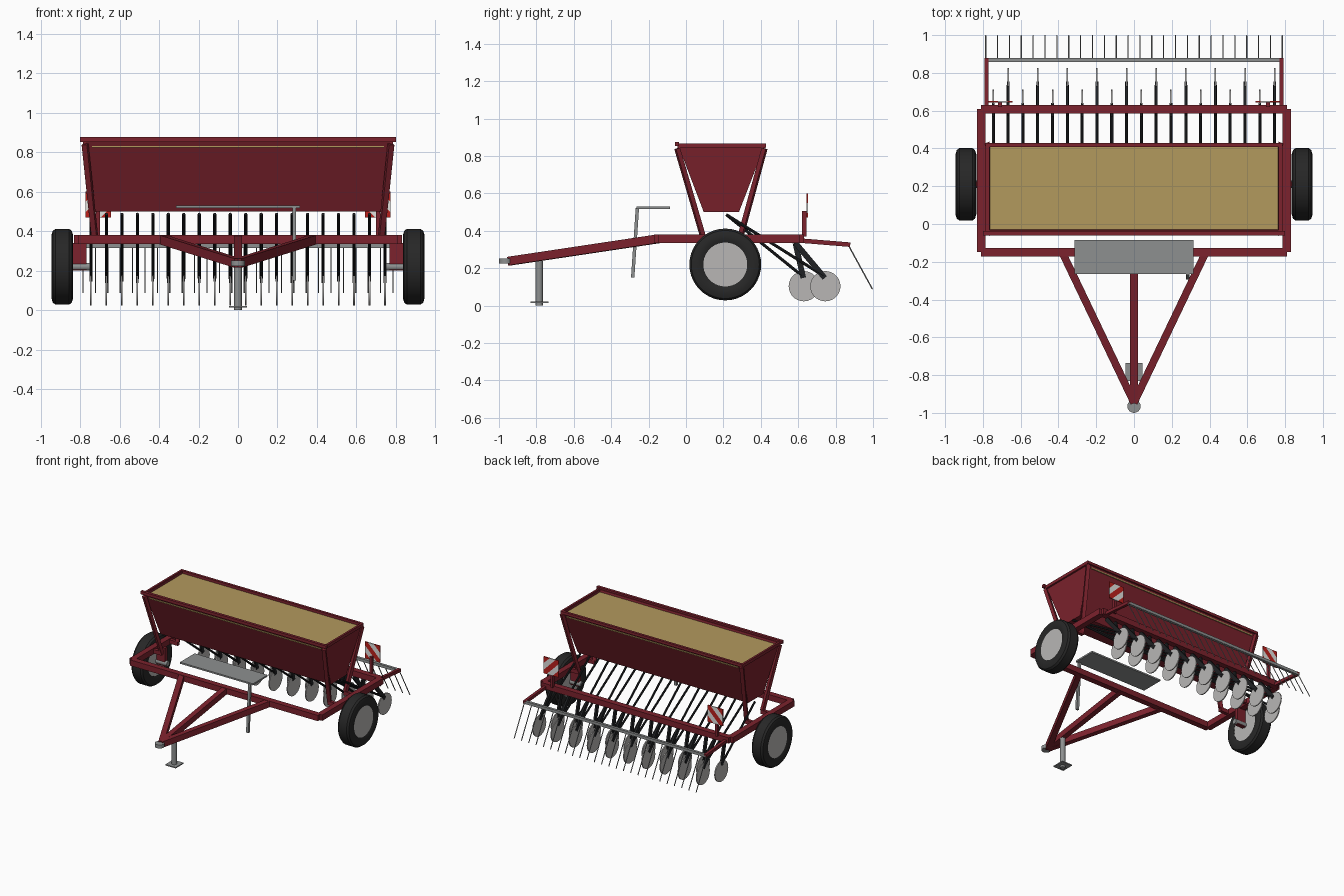
import bpy, bmesh, math
from mathutils import Vector, Matrix

cube = bpy.data.objects.get("Cube")
if cube:
    bpy.data.objects.remove(cube, do_unlink=True)


def material(name, r, g, b):
    m = bpy.data.materials.new(name)
    m.use_nodes = True
    m.diffuse_color = (r, g, b, 1)
    m.node_tree.nodes["Principled BSDF"].inputs["Base Color"].default_value = (r, g, b, 1)
    return m


RED = material("dark red paint", 0.2, 0.016, 0.026)
TAN = material("grain tan", 0.45, 0.32, 0.11)
GREY = material("galvanised grey", 0.27, 0.28, 0.28)
PALE = material("pale steel", 0.48, 0.47, 0.46)
RUBBER = material("tyre black", 0.02, 0.02, 0.02)
DARK = material("dark iron", 0.014, 0.015, 0.017)
SIGNAL = material("signal red", 0.5, 0.015, 0.012)
WHITE = material("sign white", 0.75, 0.75, 0.73)


def finish(name, bm, *mats, smooth=False):
    bmesh.ops.recalc_face_normals(bm, faces=bm.faces)
    mesh = bpy.data.meshes.new(name)
    bm.to_mesh(mesh)
    bm.free()
    for m in mats:
        mesh.materials.append(m)
    ob = bpy.data.objects.new(name, mesh)
    bpy.context.collection.objects.link(ob)
    if smooth:
        bpy.ops.object.select_all(action='DESELECT')
        ob.select_set(True)
        bpy.context.view_layer.objects.active = ob
        bpy.ops.object.shade_smooth_by_angle(angle=math.radians(35))
    return ob


def bar(name, p, q, w, h, mat):
    """Rectangular bar from p to q, w wide and h deep."""
    p, q = Vector(p), Vector(q)
    d = q - p
    bm = bmesh.new()
    mx = (Matrix.Translation((p + q) / 2) @ d.to_track_quat('Y', 'Z').to_matrix().to_4x4()
          @ Matrix.Diagonal((w, d.length, h, 1)))
    bmesh.ops.create_cube(bm, size=1, matrix=mx)
    return finish(name, bm, mat)


def rod(name, p, q, r, mat, n=12):
    """Round rod from p to q."""
    p, q = Vector(p), Vector(q)
    d = q - p
    bm = bmesh.new()
    mx = Matrix.Translation((p + q) / 2) @ d.to_track_quat('Z', 'Y').to_matrix().to_4x4()
    bmesh.ops.create_cone(bm, cap_ends=True, segments=n, radius1=r, radius2=r,
                          depth=d.length, matrix=mx)
    return finish(name, bm, mat, smooth=True)


def box(name, lo, hi, mat):
    lo, hi = Vector(lo), Vector(hi)
    bm = bmesh.new()
    mx = Matrix.Translation((lo + hi) / 2) @ Matrix.Diagonal((*(hi - lo), 1))
    bmesh.ops.create_cube(bm, size=1, matrix=mx)
    return finish(name, bm, mat)


# Main frame
box("front_beam", (-0.81, -0.172, 0.335), (0.81, -0.127, 0.38), RED)
box("rear_beam", (-0.81, 0.585, 0.335), (0.81, 0.63, 0.38), RED)
for s in (-1, 1):
    bar("side_beam", (s * 0.808, -0.148, 0.357), (s * 0.808, 0.608, 0.357), 0.045, 0.046, RED)

# Drawbar, hitch and parking jack
for x in (-0.38, 0, 0.38):
    bar("drawbar_beam", (x, -0.15, 0.357), (0, -0.945, 0.238), 0.04, 0.046, RED)
rod("hitch_ring", (0, -0.965, 0.225), (0, -0.965, 0.252), 0.035, GREY, 24)
rod("jack_leg", (0, -0.785, 0), (0, -0.785, 0.24), 0.02, GREY, 16)
box("jack_foot", (-0.045, -0.832, 0.014), (0.045, -0.735, 0.022), GREY)

# Loading step with its leg
box("step_plate", (-0.315, -0.265, 0.518), (0.315, -0.085, 0.53), GREY)
bar("step_leg", (0.285, -0.26, 0.522), (0.285, -0.285, 0.15), 0.02, 0.018, GREY)


# Hopper: tapered open shell
def ring(bm, x, y0, y1, z):
    return [bm.verts.new(c) for c in ((-x, y0, z), (x, y0, z), (x, y1, z), (-x, y1, z))]


bm = bmesh.new()
loops = [ring(bm, 0.735, 0.095, 0.283, 0.5), ring(bm, 0.775, -0.043, 0.423, 0.862),
         ring(bm, 0.765, -0.033, 0.413, 0.862), ring(bm, 0.763, -0.027, 0.407, 0.835)]
for a, b in zip(loops, loops[1:]):
    for i in range(4):
        j = (i + 1) % 4
        bm.faces.new((a[i], a[j], b[j], b[i]))
bm.faces.new(loops[0])
bm.faces.new(loops[-1])
finish("hopper", bm, RED)
box("grain_fill", (-0.763, -0.03, 0.832), (0.763, 0.41, 0.845), TAN)
box("front_rim", (-0.8, -0.06, 0.853), (0.8, -0.038, 0.876), RED)
box("rear_rim", (-0.785, 0.408, 0.845), (0.785, 0.428, 0.866), RED)
box("front_stripe", (-0.74, -0.037, 0.823), (0.74, -0.03, 0.832), TAN)
box("rear_stripe", (-0.74, 0.41, 0.823), (0.74, 0.417, 0.832), TAN)

for s in (-1, 1):
    box("end_rim", (s * 0.778 - 0.008, -0.045, 0.842), (s * 0.778 + 0.008, 0.425, 0.866), RED)
    # Hopper struts
    bar("front_strut", (s * 0.775, -0.047, 0.84), (s * 0.725, 0.092, 0.365), 0.028, 0.024, RED)
    bar("rear_strut", (s * 0.775, 0.42, 0.84), (s * 0.725, 0.29, 0.365), 0.028, 0.024, RED)
    bar("strut_foot", (s * 0.715, 0.092, 0.357), (s * 0.8, 0.092, 0.357), 0.025, 0.03, RED)
    bar("strut_foot", (s * 0.715, 0.29, 0.357), (s * 0.8, 0.29, 0.357), 0.025, 0.03, RED)

    # Axle bracket and stub
    bar("axle_bracket", (s * 0.803, 0.21, 0.2), (s * 0.803, 0.21, 0.34), 0.07, 0.03, RED)
    rod("axle_stub", (s * 0.75, 0.21, 0.22), (s * 0.86, 0.21, 0.22), 0.02, GREY, 16)

    # Tyre: closed profile (x offset, radius) spun about the axle
    profile = [(-0.046, 0.115), (-0.054, 0.135), (-0.055, 0.16), (-0.048, 0.182), (-0.034, 0.192),
               (0.034, 0.192), (0.048, 0.182), (0.055, 0.16), (0.054, 0.135), (0.046, 0.115)]
    hub = Vector((s * 0.89, 0.21, 0.22))
    bm = bmesh.new()
    vs = [bm.verts.new(hub + Vector((x, 0, r))) for x, r in profile]
    es = [bm.edges.new((vs[i], vs[i - 1])) for i in range(len(vs))]
    bmesh.ops.spin(bm, geom=vs + es, cent=hub, axis=(1, 0, 0), angle=math.tau, steps=40,
                   use_merge=True)
    bmesh.ops.remove_doubles(bm, verts=bm.verts, dist=0.0001)
    finish("tyre", bm, RUBBER, smooth=True)
    rod("wheel_rim", (s * 0.845, 0.21, 0.22), (s * 0.937, 0.21, 0.22), 0.118, PALE, 40)

    # Warning board: striped plate on a post
    box("board_post", (s * 0.71 - 0.01, 0.62, 0.37), (s * 0.71 + 0.01, 0.643, 0.505), RED)
    bm = bmesh.new()
    bmesh.ops.create_cube(bm, size=1, matrix=Matrix.Diagonal((0.13, 0.008, 0.13, 1)))
    across, band = Vector((s, 0, 1)).normalized(), 0.0368
    for k in (-1.5, -0.5, 0.5, 1.5):
        bmesh.ops.bisect_plane(bm, geom=bm.verts[:] + bm.edges[:] + bm.faces[:],
                               plane_co=across * band * k, plane_no=across)
    for f in bm.faces:
        f.material_index = round(f.calc_center_median().dot(across) / band) % 2
    finish("warning_board", bm, SIGNAL, WHITE).location = (s * 0.708, 0.648, 0.535)

    # Harrow arm
    bar("harrow_arm", (s * 0.78, 0.62, 0.347), (s * 0.78, 0.878, 0.326), 0.022, 0.024, RED)

# Coulters: seed tube, arm and disc, alternating between two rows
for i in range(20):
    x = -0.745 + i * 0.0784
    y = 0.745 if i % 2 else 0.63
    rod("seed_tube", (x, 0.215, 0.487), (x, y - 0.01, 0.16), 0.008, DARK, 8)
    bar("coulter_arm", (x, 0.585, 0.335), (x, y - 0.003, 0.148), 0.014, 0.03, DARK)
    rod("coulter_disc", (x - 0.004, y, 0.104), (x + 0.004, y, 0.104), 0.081, PALE, 28)

# Rear harrow
bar("harrow_bar", (-0.785, 0.868, 0.326), (0.785, 0.868, 0.326), 0.02, 0.022, GREY)
for i in range(26):
    x = -0.785 + i * 0.0628
    rod("harrow_tine", (x, 0.87, 0.32), (x, 0.997, 0.088), 0.0035, GREY, 6)
